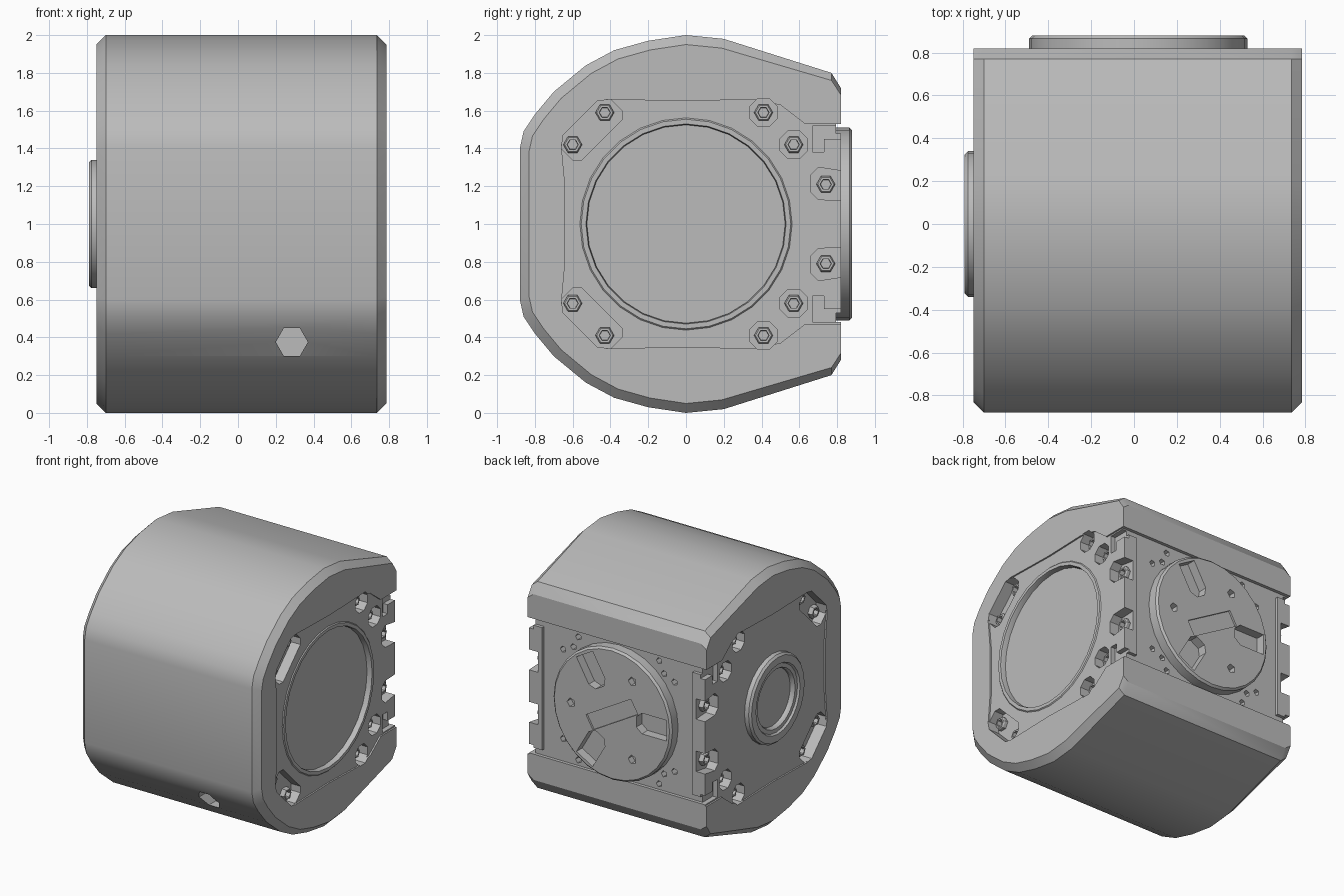
import bpy
import bmesh
from math import cos, sin, pi, radians

cube = bpy.data.objects.get("Cube")
if cube:
    bpy.data.objects.remove(cube, do_unlink=True)

grey = bpy.data.materials.new("machined grey")
grey.use_nodes = True
GREY = (0.5, 0.5, 0.5, 1)
grey.diffuse_color = GREY
grey.node_tree.nodes["Principled BSDF"].inputs["Base Color"].default_value = GREY


# Helpers: everything is a capped loft of 2D loops along x or y
def loft(name, axis, loops):
    """loops: list of (points, w), points are (y, z) on axis x or (x, z) on axis y."""
    bm = bmesh.new()
    rings = []
    for pts, w in loops:
        rings.append([bm.verts.new((w, u, v) if axis == "x" else (u, w, v)) for u, v in pts])
    n = len(rings[0])
    for a, b in zip(rings, rings[1:]):
        for i in range(n):
            j = (i + 1) % n
            bm.faces.new((a[i], a[j], b[j], b[i]))
    bm.faces.new(rings[0])
    bm.faces.new(rings[-1])
    bmesh.ops.recalc_face_normals(bm, faces=bm.faces)
    mesh = bpy.data.meshes.new(name)
    bm.to_mesh(mesh)
    bm.free()
    mesh.materials.append(grey)
    obj = bpy.data.objects.new(name, mesh)
    bpy.context.collection.objects.link(obj)
    return obj


def circle(c, r, n, turn=0.0):
    return [(c[0] + r * cos(turn + 2 * pi * i / n), c[1] + r * sin(turn + 2 * pi * i / n))
            for i in range(n)]


def lathe(name, axis, c, profile, n):
    return loft(name, axis, [(circle(c, r, n), w) for r, w in profile])


def rect(u0, u1, v0, v1):
    return [(u0, v0), (u1, v0), (u1, v1), (u0, v1)]


def slot(c, angle, r0, r1, half):
    """Radial pocket with a chamfered inner end."""
    a = radians(angle)
    pts = [(r0, -half * 0.5), (r0 + half * 0.6, -half), (r1, -half),
           (r1, half), (r0 + half * 0.6, half), (r0, half * 0.5)]
    return [(c[0] + p * cos(a) - q * sin(a), c[1] + p * sin(a) + q * cos(a)) for p, q in pts]


def polar(c, r, angle):
    return (c[0] + r * cos(radians(angle)), c[1] + r * sin(radians(angle)))


def cut(obj, axis, pts, w0, w1):
    tool = loft("cutter", axis, [(pts, w0), (pts, w1)])
    tool.hide_render = True
    mod = obj.modifiers.new("cut", "BOOLEAN")
    mod.operation = "DIFFERENCE"
    mod.solver = "EXACT"
    mod.object = tool
    bpy.context.view_layer.objects.active = obj
    bpy.ops.object.modifier_apply(modifier=mod.name)
    bpy.data.objects.remove(tool, do_unlink=True)


def mirrored(half):
    return half + [(u, 2 - v) for u, v in reversed(half)]


def bolt(name, c, r, base, top):
    s = 1 if top > base else -1
    return lathe(name, "x", c, [(r, base), (r, top - s * 0.01), (r * 0.85, top),
                                (r * 0.6, top), (r * 0.55, top - s * 0.04)], 6)


# Outer shell: D-shaped section with chamfered ends
outline = mirrored([(0.82, 1.72), (0.77, 1.8), (0.2, 1.98), (0, 2), (-0.2, 1.97), (-0.38, 1.92),
                    (-0.53, 1.84), (-0.7, 1.7), (-0.8, 1.58), (-0.86, 1.49), (-0.88, 1.4)])
inner = [(u if u > 0.5 else u * 0.945, 1 + (v - 1) * 0.95) for u, v in outline]
shell = loft("shell", "x", [(inner, -0.75), (outline, -0.7), (outline, 0.735), (inner, 0.785)])

# Back channel, side grooves and bolt access hole
BACK = (0.02, 1.0)
cut(shell, "y", rect(-0.63, 0.66, 0.48, 1.53), 0.795, 1)
for z in (0.48, 1.48):
    cut(shell, "y", rect(-1, 1, z, z + 0.05), 0.795, 1)
cut(shell, "y", circle((0.285, 0.375), 0.085, 6), -1, -0.62)

# End frames and corner pockets, same layout on both ends
frame = mirrored([(0.9, 1.53), (0.63, 1.53), (0.5, 1.63), (0.35, 1.66), (0, 1.65),
                  (-0.42, 1.66), (-0.66, 1.42), (-0.64, 1.2)])
for side, face in ((1, 0.785), (-1, -0.75)):
    out = face + side * 0.1
    cut(shell, "x", frame, face - side * 0.012, out)
    floor = face - side * 0.09
    for m in (1, -1):
        diagonal = [(-0.34, 1.55), (-0.34, 1.6), (-0.4, 1.66), (-0.47, 1.65),
                    (-0.65, 1.47), (-0.66, 1.4), (-0.6, 1.34), (-0.55, 1.34)]
        cut(shell, "x", [(u, 1 + m * (v - 1)) for u, v in diagonal], floor, out)
        for c in ((0.41, 1.59), (0.57, 1.42)):
            cut(shell, "x", circle((c[0], 1 + m * (c[1] - 1)), 0.08, 8, pi / 8), floor, out)
        # Bolt pocket open to the back, and the stepped corner notch
        tray = [(0.9, 1.12), (0.7, 1.13), (0.66, 1.17), (0.66, 1.26), (0.7, 1.3), (0.9, 1.27)]
        cut(shell, "x", [(u, 1 + m * (v - 1)) for u, v in tray], floor, out)
        step = [(0.67, 1.38), (0.73, 1.38), (0.73, 1.45), (0.9, 1.45), (0.9, 1.52), (0.67, 1.52)]
        cut(shell, "x", [(u, 1 + m * (v - 1)) for u, v in step], face - side * 0.05, out)
        for c in ((-0.43, 1.59), (-0.6, 1.42), (0.41, 1.59), (0.57, 1.42), (0.74, 1.21)):
            bolt("corner_bolt", (c[0], 1 + m * (c[1] - 1)), 0.05,
                 floor - side * 0.01, floor + side * 0.035)

# Drive recess on the left end
HUB = (0.0, 1.0)
cut(shell, "x", circle(HUB, 0.54, 28), 0.58, 1)
rim = [(0.57, 0.74), (0.57, 0.765), (0.555, 0.78), (0.53, 0.78), (0.525, 0.76), (0.525, 0.575)]
lathe("recess_rim", "x", HUB, rim, 28)

# Drive disc with three pockets and small pin holes
disc = lathe("drive_disc", "x", HUB, [(0.51, 0.57), (0.51, 0.625), (0.5, 0.635)], 28)
for a in (90, 210, 330):
    cut(disc, "x", slot(HUB, a, 0.23, 0.6, 0.085), 0.585, 0.7)
    bolt("drive_bolt", polar(HUB, 0.32, a), 0.075, 0.58, 0.625)
for a in (0, 30, 120, 150, 240, 270, 300):
    cut(disc, "x", circle(polar(HUB, 0.355, a), 0.03, 5), 0.59, 0.7)
cut(disc, "x", circle(HUB, 0.018, 5), 0.6, 0.7)

# Hollow boss on the right end, with slats inside
cut(shell, "x", circle(HUB, 0.29, 20), -1, -0.5)
lathe("boss", "x", HUB, [(0.34, -0.74), (0.34, -0.775), (0.325, -0.79), (0.27, -0.79),
                         (0.26, -0.775), (0.23, -0.775), (0.22, -0.76), (0.22, -0.52)], 24)
for i in range(4):
    z = 0.85 + i * 0.1
    strip = rect(-0.15, 0.15, z - 0.025, z + 0.025)
    loft("boss_slat", "x", [(strip, -0.62), (strip, -0.515)])

# Back turntable with pockets, centre slot and pin holes
table = lathe("back_turntable", "y", BACK,
              [(0.51, 0.78), (0.51, 0.865), (0.495, 0.88)], 28)
for a in (60, 180, 300):
    cut(table, "y", slot(BACK, a, 0.21, 0.47, 0.08), 0.81, 1)
    cut(table, "y", circle(polar(BACK, 0.35, a + 60), 0.035, 5), 0.83, 1)
cut(table, "y", [polar(BACK, 0.23, a) for a in (135, 165, 315, 345)], 0.865, 1)
for a in (45, 135, 225, 315):
    for d in (-9, 0, 9):
        r = 0.59 if d else 0.55
        cut(shell, "y", circle(polar(BACK, r, a + d), 0.025, 5), 0.74, 1)

# Smooth shading with crisp machined edges
for obj in bpy.context.scene.objects:
    obj.select_set(obj.type == "MESH")
bpy.context.view_layer.objects.active = shell
bpy.ops.object.shade_smooth_by_angle(angle=radians(30))
